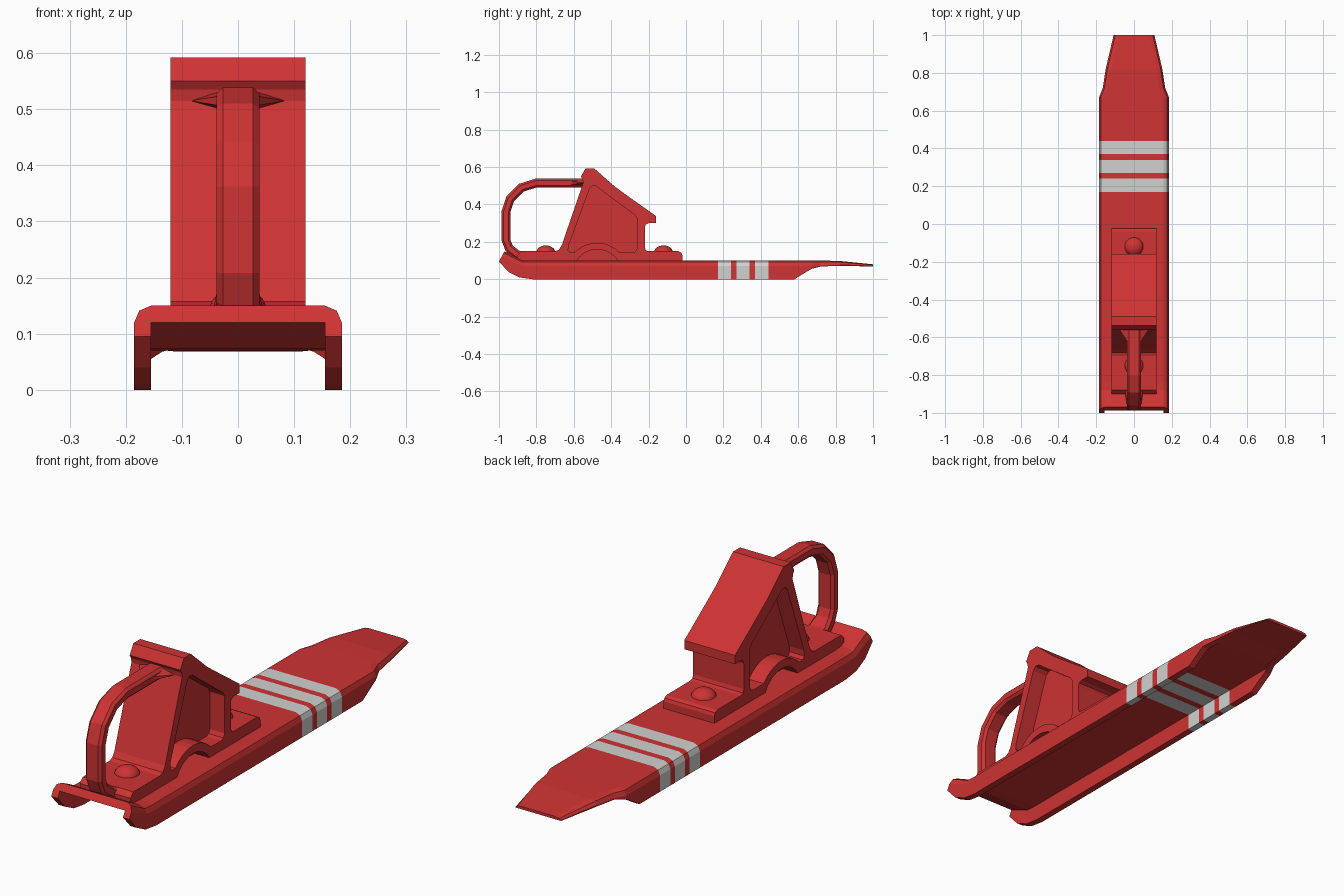
import bpy, bmesh, math
from mathutils import Vector

if "Cube" in bpy.data.objects:
    bpy.data.objects.remove(bpy.data.objects["Cube"])


def material(name, rgb):
    m = bpy.data.materials.new(name)
    m.diffuse_color = (*rgb, 1)
    m.use_nodes = True
    m.node_tree.nodes["Principled BSDF"].inputs["Base Color"].default_value = m.diffuse_color
    return m


RED = material("red paint", (0.62, 0.033, 0.033))
GREY = material("light grey stripe", (0.64, 0.64, 0.63))


def finish(name, bm, mats=(RED,)):
    bmesh.ops.recalc_face_normals(bm, faces=bm.faces[:])
    me = bpy.data.meshes.new(name)
    bm.to_mesh(me)
    bm.free()
    for m in mats:
        me.materials.append(m)
    ob = bpy.data.objects.new(name, me)
    bpy.context.collection.objects.link(ob)
    return ob


def loft(name, rings, stripe=lambda y: False, mats=(RED,)):
    """Join equal closed rings of points and cap both ends."""
    bm = bmesh.new()
    rows = [[bm.verts.new(p) for p in r] for r in rings]
    n = len(rows[0])
    for a, b in zip(rows, rows[1:]):
        for i in range(n):
            j = (i + 1) % n
            f = bm.faces.new((a[i], a[j], b[j], b[i]))
            f.material_index = int(stripe(f.calc_center_median().y))
    bm.faces.new(rows[0])
    bm.faces.new(rows[-1][::-1])
    bmesh.ops.remove_doubles(bm, verts=bm.verts[:], dist=1e-5)
    return finish(name, bm, mats)


def prism(name, pts, x0, x1):
    """Side profile (y, z) extruded along x."""
    return loft(name, [[(x, y, z) for y, z in pts] for x in (x0, x1)])


def hull(name, pts):
    bm = bmesh.new()
    vs = [bm.verts.new(p) for p in pts]
    bmesh.ops.convex_hull(bm, input=vs)
    return finish(name, bm)


# Runner: a U channel with upturned front and thin tapered tail
def channel(w, yb, zb, yt, zt):
    zu = max(zb, zt - 0.03)
    r = min(0.03, 0.8 * (zt - zb))
    half = [(w - 0.03, zu), (w - 0.03, zb), (w, zb), (w, zt - r),
            (w - 0.009, zt - 0.3 * r), (w - 0.03, zt)]
    prof = half + [(-x, z) for x, z in reversed(half)]
    return [(x, yb + (yt - yb) * (z - zb) / (zt - zb), z) for x, z in prof]


W = 0.185
BANDS = [(0.17, 0.24), (0.27, 0.34), (0.37, 0.44)]
sections = [(W, -1, 0.095, -0.97, 0.15), (W, -0.95, 0.04, -0.92, 0.125),
            (W, -0.89, 0.01, -0.88, 0.103), (W, -0.82, 0, -0.84, 0.1)]
sections += [(W, y, 0, y, 0.1) for band in BANDS for y in band]
sections += [(w, y, zb, y, zt) for w, y, zb, zt in [
    (W, 0.58, 0, 0.1), (W, 0.62, 0.025, 0.1), (W, 0.67, 0.055, 0.1),
    (0.165, 0.72, 0.068, 0.1), (0.15, 0.82, 0.072, 0.098), (0.108, 1, 0.068, 0.08)]]
loft("runner", [channel(*s) for s in sections],
     lambda y: any(a < y < b for a, b in BANDS), (RED, GREY))


# Bracket: side profile with pockets and an arch cut into both sides
def arc(radius, a0, a1, n):
    return [(-0.475 + radius * math.cos(math.radians(a0 + (a1 - a0) * i / n)),
             0.03 + radius * math.sin(math.radians(a0 + (a1 - a0) * i / n)))
            for i in range(n + 1)]


bracket = prism("bracket", [
    (-0.9, 0.095), (-0.9, 0.13), (-0.88, 0.15), (-0.70, 0.15), (-0.68, 0.157),
    (-0.665, 0.18), (-0.55, 0.515), (-0.553, 0.535), (-0.562, 0.55), (-0.537, 0.592),
    (-0.49, 0.592), (-0.38, 0.495), (-0.29, 0.43), (-0.16, 0.338), (-0.16, 0.3),
    (-0.2, 0.3), (-0.215, 0.293), (-0.22, 0.28), (-0.22, 0.17), (-0.215, 0.155),
    (-0.2, 0.15), (-0.04, 0.15), (-0.025, 0.143), (-0.02, 0.13), (-0.02, 0.095)],
    -0.12, 0.12)

pocket = [(-0.62, 0.142), (-0.63, 0.155), (-0.628, 0.18), (-0.515, 0.485),
          (-0.5, 0.5), (-0.48, 0.498), (-0.42, 0.452), (-0.275, 0.345), (-0.262, 0.325),
          (-0.262, 0.165), (-0.27, 0.148), (-0.285, 0.142)] + arc(0.165, 43, 137, 10)
tunnel = arc(0.13, 20, 160, 12)
for side in (-1, 1):
    for pts in (pocket, tunnel):
        cutter = prism("cutter", pts, side * 0.05, side * 0.15)
        mod = bracket.modifiers.new("cut", "BOOLEAN")
        mod.operation, mod.solver, mod.object = "DIFFERENCE", "EXACT", cutter
        bpy.context.view_layer.objects.active = bracket
        bpy.ops.object.modifier_apply(modifier=mod.name)
        bpy.data.objects.remove(cutter)

# Hoop: chamfered strap swept along a path, flared at its foot
path = [(-0.53, 0.515, 0.038), (-0.8, 0.515, 0.038), (-0.88, 0.49, 0.038),
        (-0.94, 0.43, 0.038), (-0.963, 0.36, 0.038), (-0.963, 0.21, 0.038),
        (-0.945, 0.165, 0.038), (-0.9, 0.13, 0.045), (-0.84, 0.12, 0.055)]
rings = []
for i, (y, z, w) in enumerate(path):
    a, b = path[max(i - 1, 0)], path[min(i + 1, len(path) - 1)]
    t = Vector((b[0] - a[0], b[1] - a[1])).normalized()
    h, c = 0.024, 0.011
    octagon = [(w, h - c), (w - c, h), (c - w, h), (-w, h - c),
               (-w, c - h), (c - w, -h), (w - c, -h), (w, c - h)]
    rings.append([(x, y - t.y * d, z + t.x * d) for x, d in octagon])
loft("hoop", rings)

# Pointed gussets where the hoop meets the bracket
for side, label in ((-1, "left"), (1, "right")):
    hull(label + "_gusset", [(side * 0.085, -0.545, 0.515)] + [
        (side * 0.025, y, z) for y, z in
        ((-0.54, 0.535), (-0.54, 0.497), (-0.64, 0.525), (-0.64, 0.505))])

# Domed rivets
for y, label in ((-0.75, "front"), (-0.12, "rear")):
    bpy.ops.mesh.primitive_uv_sphere_add(segments=20, ring_count=12, radius=1,
                                         location=(0, y, 0.145))
    ob = bpy.context.object
    ob.name = label + "_rivet"
    ob.scale = (0.05, 0.05, 0.036)
    ob.data.materials.append(RED)
    bpy.ops.object.shade_smooth_by_angle()
